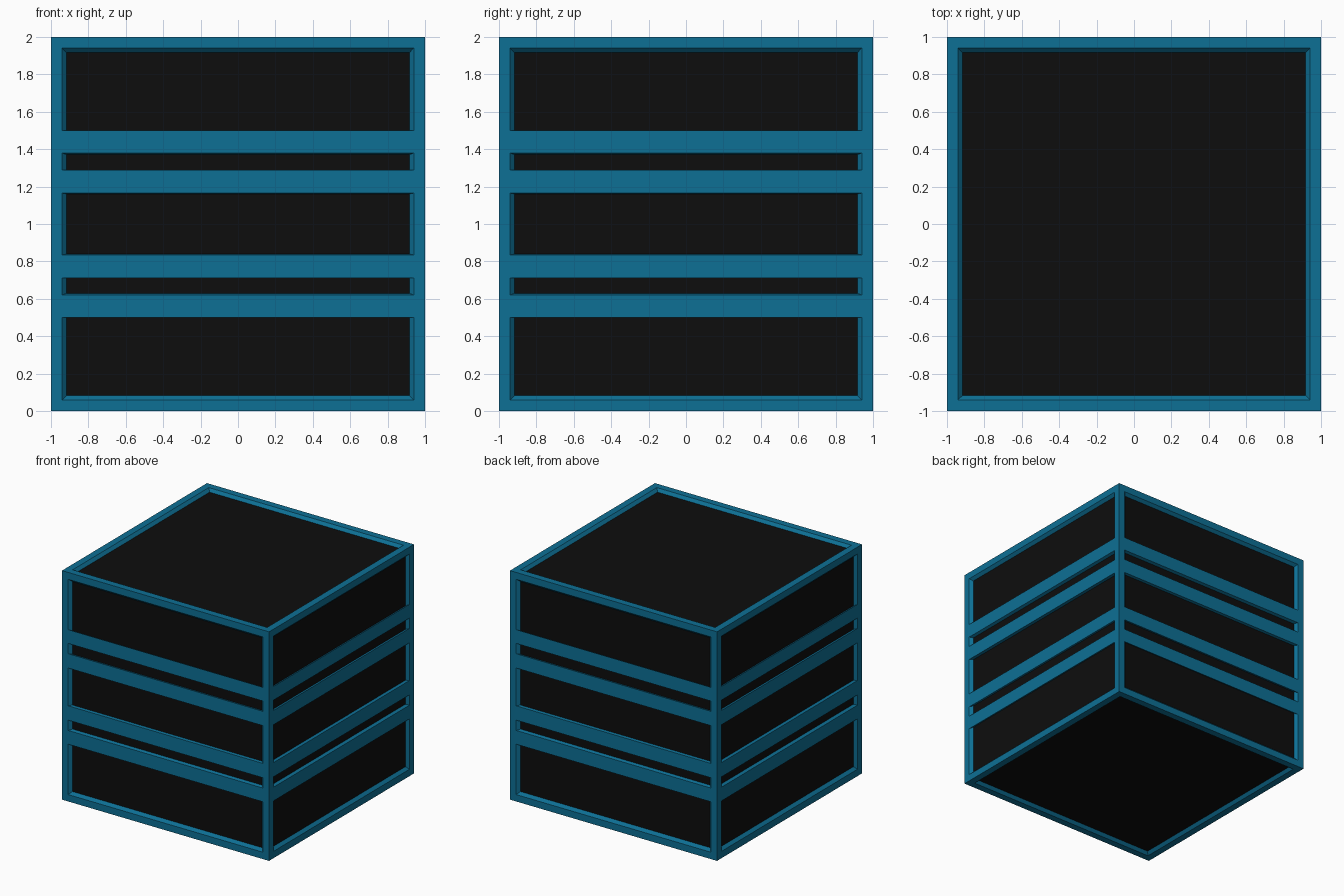
import bpy, bmesh
from mathutils import Vector

if "Cube" in bpy.data.objects:
    bpy.data.objects.remove(bpy.data.objects["Cube"])


def material(name, colour):
    m = bpy.data.materials.new(name)
    m.diffuse_color = (*colour, 1)
    m.use_nodes = True
    m.node_tree.nodes["Principled BSDF"].inputs["Base Color"].default_value = m.diffuse_color
    return m


RIM = 0.94      # half-width of the openings
SHRINK = 0.975  # recessed panels are scaled toward the cube centre
# window heights relative to the cube centre
WINDOWS = [(0.50, RIM), (0.29, 0.38), (-0.165, 0.165), (-0.38, -0.29), (-RIM, -0.50)]

# Cube cut along every opening edge
bm = bmesh.new()
bmesh.ops.create_cube(bm, size=2)
cuts = [(axis, s * RIM) for axis in range(2) for s in (-1, 1)]
cuts += [(2, z) for window in WINDOWS for z in window]
for axis, pos in cuts:
    normal = Vector((0, 0, 0))
    normal[axis] = 1
    bmesh.ops.bisect_plane(bm, geom=bm.verts[:] + bm.edges[:] + bm.faces[:],
                           plane_co=normal * pos, plane_no=normal, dist=1e-5)
bm.normal_update()


def is_window(face):
    c = face.calc_center_median()
    if abs(face.normal.z) > 0.5:                      # top and bottom: one big opening
        return abs(c.x) < RIM and abs(c.y) < RIM
    across = c.y if abs(face.normal.x) > 0.5 else c.x  # sides: stacked windows
    return abs(across) < RIM and any(a < c.z < b for a, b in WINDOWS)


# Sink the windows toward the centre and colour them black
panels = bmesh.ops.extrude_discrete_faces(bm, faces=[f for f in bm.faces if is_window(f)])["faces"]
for f in panels:
    f.material_index = 1
    for v in f.verts:
        v.co *= SHRINK
bmesh.ops.translate(bm, verts=bm.verts[:], vec=(0, 0, 1))

mesh = bpy.data.meshes.new("barred_crate")
bm.to_mesh(mesh)
bm.free()
mesh.materials.append(material("teal blue frame", (0.004, 0.16, 0.30)))
mesh.materials.append(material("black panel", (0.004, 0.004, 0.004)))
crate = bpy.data.objects.new("barred_crate", mesh)
bpy.context.collection.objects.link(crate)
